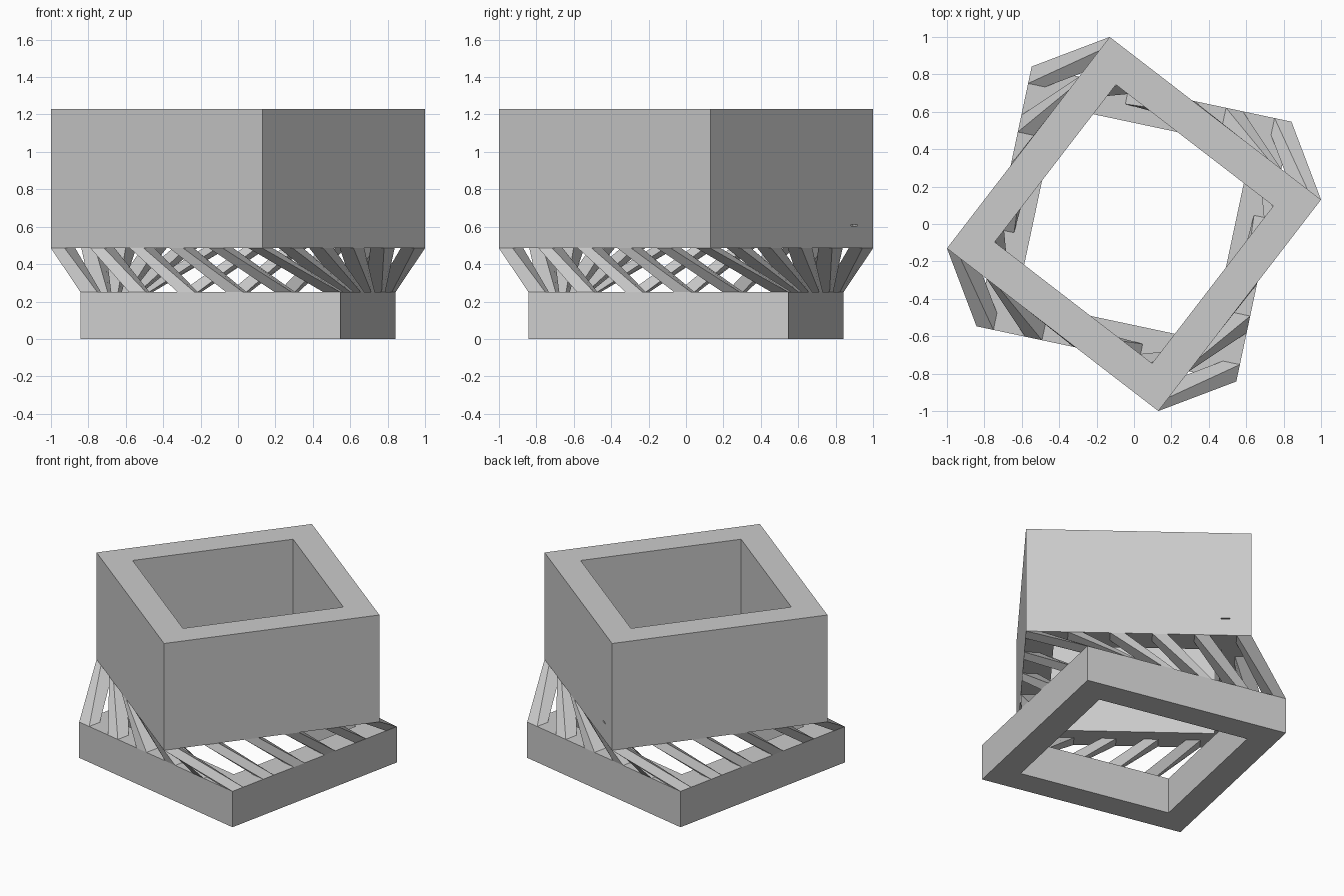
import bpy, bmesh
from math import atan2, hypot, pi
from mathutils import Matrix, Vector

if "Cube" in bpy.data.objects:
    bpy.data.objects.remove(bpy.data.objects["Cube"])

BASE_ANGLE = atan2(0.547, 0.842) - pi / 4
TOP_ANGLE = atan2(0.13, 1.0) - pi / 4
BASE_HALF = hypot(0.547, 0.842) / 2 ** 0.5
TOP_HALF = hypot(0.13, 1.0) / 2 ** 0.5
Z_BASE, Z_STRUT, Z_TOP = 0.25, 0.485, 1.23
STRUT = 0.065      # strut width as a share of the side
COUNT = 6          # struts per side, corners included


def finish(bm, name):
    bmesh.ops.recalc_face_normals(bm, faces=bm.faces[:])
    mesh = bpy.data.meshes.new(name)
    bm.to_mesh(mesh)
    bm.free()
    obj = bpy.data.objects.new(name, mesh)
    bpy.context.collection.objects.link(obj)
    return obj


def place(u, v, half, angle, z):
    """Unit-square coordinates (-1..1) to a point on a rotated level."""
    return Matrix.Rotation(angle, 3, 'Z') @ Vector((u * half, v * half, z))


def square_ring(name, half, inner, angle, z0, z1):
    bm = bmesh.new()
    corners = [(-1, -1), (1, -1), (1, 1), (-1, 1)]
    loops = [[bm.verts.new(place(u * s, v * s, half, angle, z)) for u, v in corners]
             for s, z in ((1, z0), (1, z1), (inner, z1), (inner, z0))]
    for a in range(4):
        for i in range(4):
            j, b = (i + 1) % 4, (a + 1) % 4
            bm.faces.new((loops[a][i], loops[a][j], loops[b][j], loops[b][i]))
    return finish(bm, name)


# Lower frame and taller upper frame
square_ring("base_frame", BASE_HALF, 0.745, BASE_ANGLE, 0, Z_BASE)
upper = square_ring("upper_frame", TOP_HALF, 0.745, TOP_ANGLE, Z_STRUT, Z_TOP)

# Twisted struts joining the two frames
bm = bmesh.new()
for side in range(4):
    turn = side * pi / 2
    for k in range(COUNT - 1):
        u0 = -1 + 2 * k * (1 - STRUT) / (COUNT - 1)
        u1, v0, v1 = u0 + 2 * STRUT, -1, -1 + 2 * STRUT
        rect = [(u0, v0), (u1, v0), (u1, v1), (u0, v1)]
        low = [bm.verts.new(place(u, v, BASE_HALF, BASE_ANGLE + turn, Z_BASE)) for u, v in rect]
        high = [bm.verts.new(place(u, v, TOP_HALF, TOP_ANGLE + turn, Z_STRUT)) for u, v in rect]
        bm.faces.new(low)
        bm.faces.new(high)
        for i in range(4):
            j = (i + 1) % 4
            bm.faces.new((low[i], low[j], high[j], high[i]))
finish(bm, "twisted_struts")

# Tiny slot near the rear corner of the upper frame
bm = bmesh.new()
bmesh.ops.create_cube(bm, size=1, matrix=Matrix.Diagonal((0.055, 0.06, 0.008, 1)))
cutter = finish(bm, "slot_cutter")
cutter.location = place(-0.77, 1, TOP_HALF, TOP_ANGLE, 0.607)
cutter.rotation_euler.z = TOP_ANGLE
cutter.hide_render = True
cutter.hide_viewport = True
cut = upper.modifiers.new("slot", 'BOOLEAN')
cut.operation = 'DIFFERENCE'
cut.solver = 'EXACT'
cut.object = cutter
